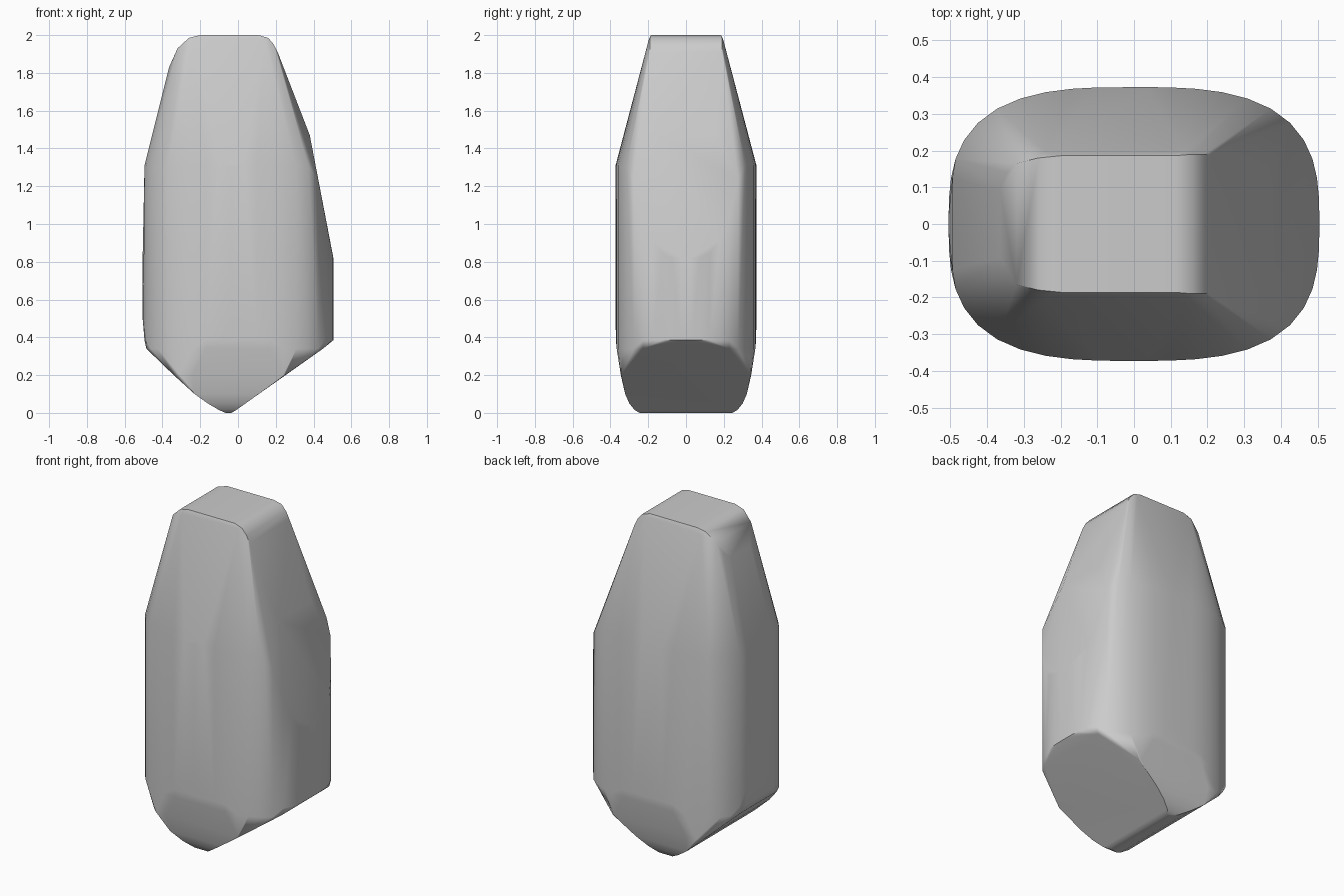
import bpy
import bmesh
import math

old = bpy.data.objects.get("Cube")
if old:
    bpy.data.objects.remove(old, do_unlink=True)

stone = bpy.data.materials.new("stone_grey")
stone.use_nodes = True
stone.diffuse_color = (0.6, 0.6, 0.6, 1)
stone.node_tree.nodes["Principled BSDF"].inputs["Base Color"].default_value = (0.6, 0.6, 0.6, 1)


def outline(steps=48):
    """Plan of the body: a rounded box with bulging sides."""
    for i in range(steps):
        a = 2 * math.pi * (i + 0.5) / steps
        c, s = math.cos(a), math.sin(a)
        r = (abs(c) ** 3 + abs(s) ** 3) ** (-1 / 3)
        yield 0.505 * c * r, 0.373 * s * r


def clamp(v, lo, hi):
    return max(lo, min(hi, v))


points = []

# Shoulder, cut down by the slope on the left side
for x, y in outline():
    points.append((clamp(x, -0.495, 1), y, min(1.31, 1.47 - (x - 0.38) * 5.25)))

# Body and wedge below: height, x limits, half depth
levels = [(0.82, -0.51, 0.505, 0.373), (0.5, -0.507, 0.505, 0.373),
          (0.385, -0.495, 0.505, 0.371), (0.34, -0.485, 0.45, 0.367),
          (0.2, -0.34, 0.25, 0.345), (0.1, -0.23, 0.11, 0.322),
          (0.05, -0.16, 0.04, 0.3), (0.015, -0.1, -0.01, 0.272),
          (0.0, -0.065, -0.035, 0.245)]
for z, lo, hi, depth in levels:
    for x, y in outline():
        points.append((clamp(x, lo, hi), clamp(y, -depth, depth), z))

# Narrow crown and the facet on its left: x, half depth, height
crown = [(-0.365, 0.09, 1.83), (-0.345, 0.14, 1.87), (-0.32, 0.165, 1.93),
         (-0.26, 0.18, 1.985), (-0.24, 0.196, 1.97), (-0.2, 0.186, 2.0),
         (0.11, 0.186, 2.0), (0.14, 0.196, 1.98), (0.16, 0.19, 1.985),
         (0.19, 0.19, 1.95), (0.21, 0.19, 1.91), (0.38, 0.155, 1.47)]
for x, y, z in crown:
    points += [(x, y, z), (x, -y, z)]

# Wrap one convex skin round all sections
bm = bmesh.new()
for p in points:
    bm.verts.new(p)
bmesh.ops.remove_doubles(bm, verts=bm.verts, dist=0.004)
hull = bmesh.ops.convex_hull(bm, input=bm.verts)
loose = [v for v in bm.verts if not v.link_faces]
bmesh.ops.delete(bm, geom=loose, context="VERTS")
bmesh.ops.dissolve_limit(bm, angle_limit=math.radians(1), verts=bm.verts, edges=bm.edges)
bmesh.ops.recalc_face_normals(bm, faces=bm.faces)
mesh = bpy.data.meshes.new("stone_body")
bm.to_mesh(mesh)
bm.free()
mesh.materials.append(stone)
body = bpy.data.objects.new("stone_body", mesh)
bpy.context.collection.objects.link(body)

# Soft shading that keeps the facets flat
bpy.context.view_layer.objects.active = body
body.select_set(True)
bpy.ops.object.shade_smooth_by_angle(angle=math.radians(35))
weighted = body.modifiers.new("weighted_normals", "WEIGHTED_NORMAL")
weighted.keep_sharp = True
